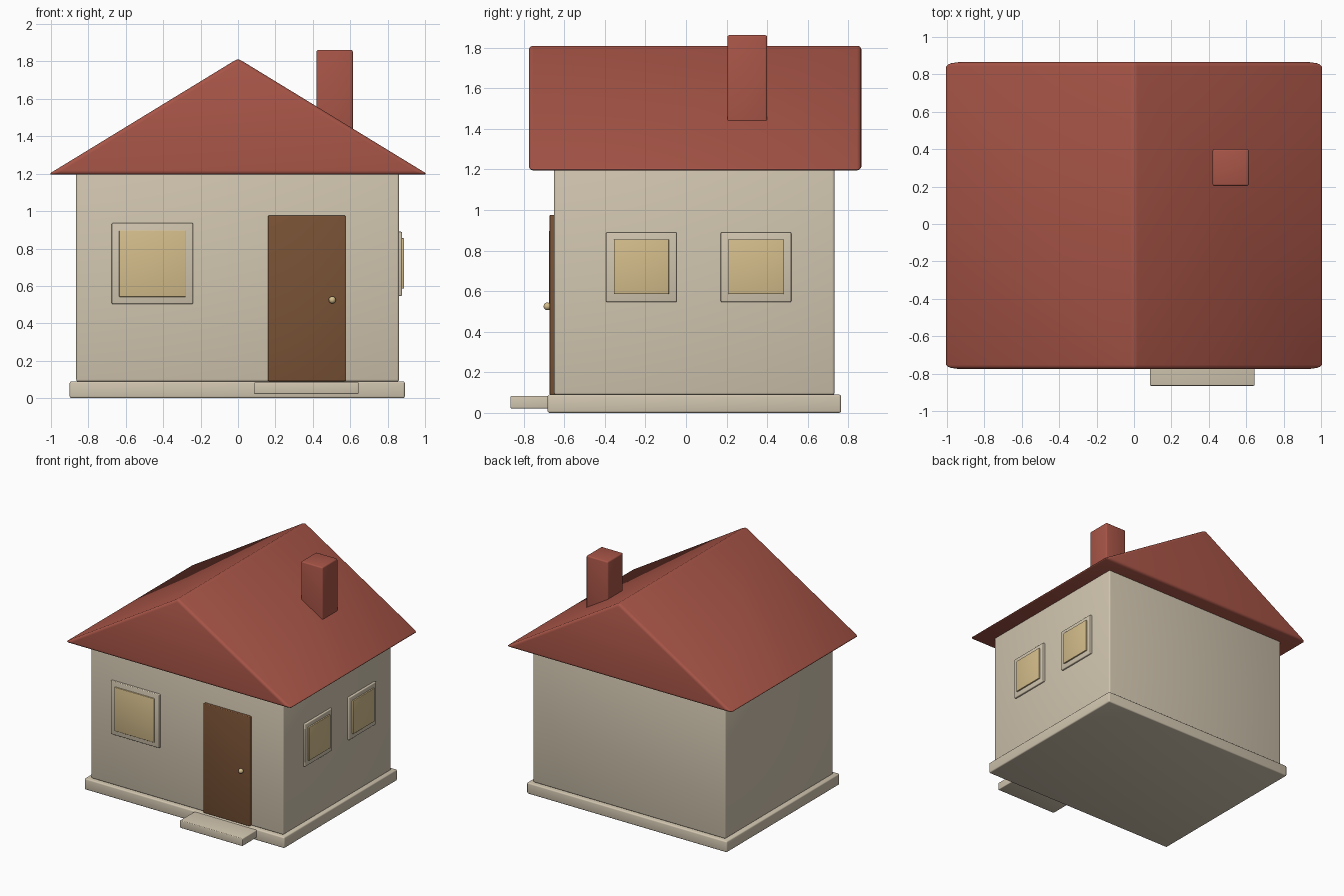
import bpy
import bmesh
from mathutils import Vector

cube = bpy.data.objects.get("Cube")
if cube:
    bpy.data.objects.remove(cube, do_unlink=True)


def material(name, rgb):
    m = bpy.data.materials.new(name)
    m.use_nodes = True
    m.diffuse_color = (*rgb, 1)
    m.node_tree.nodes["Principled BSDF"].inputs["Base Color"].default_value = (*rgb, 1)
    return m


CREAM = material("cream plaster", (0.64, 0.56, 0.43))
RED = material("red tile", (0.39, 0.09, 0.063))
BROWN = material("brown wood", (0.19, 0.084, 0.036))
AMBER = material("warm glass", (0.66, 0.51, 0.26))


def finish(name, bm, mat, bevel=0.0, segments=3):
    """Turn a bmesh into a smooth object with rounded edges."""
    bmesh.ops.recalc_face_normals(bm, faces=bm.faces)
    mesh = bpy.data.meshes.new(name)
    bm.to_mesh(mesh)
    bm.free()
    mesh.materials.append(mat)
    for p in mesh.polygons:
        p.use_smooth = True
    obj = bpy.data.objects.new(name, mesh)
    bpy.context.collection.objects.link(obj)
    if bevel:
        mod = obj.modifiers.new("rounded edges", 'BEVEL')
        mod.width = bevel
        mod.segments = segments
        mod.limit_method = 'ANGLE'
    return obj


def box(name, x, y, z, mat, bevel=0.006):
    """Box from (min, max) ranges on each axis."""
    bm = bmesh.new()
    bmesh.ops.create_cube(bm, size=1)
    for v in bm.verts:
        v.co = Vector([lo + (c + 0.5) * (hi - lo) for c, (lo, hi) in zip(v.co, (x, y, z))])
    return finish(name, bm, mat, bevel)


# Base, doorstep and walls
box("foundation", (-0.9, 0.892), (-0.682, 0.764), (0, 0.09), CREAM, 0.01)
box("doorstep", (0.085, 0.645), (-0.865, -0.6), (0.022, 0.084), CREAM)
box("walls", (-0.865, 0.861), (-0.65, 0.732), (0.088, 1.21), CREAM, 0.012)

# Gable roof: triangle profile extruded from front to back
bm = bmesh.new()
profile = [bm.verts.new((x, -0.775, z)) for x, z in ((-1.0166, 1.195), (1.0166, 1.195), (0, 1.816))]
face = bm.faces.new(profile)
extruded = bmesh.ops.extrude_face_region(bm, geom=[face], use_keep_orig=True)
new_verts = [g for g in extruded["geom"] if isinstance(g, bmesh.types.BMVert)]
bmesh.ops.translate(bm, verts=new_verts, vec=(0, 1.64, 0))
finish("roof", bm, RED, 0.022)

box("chimney", (0.42, 0.614), (0.204, 0.4), (1.3, 1.862), RED, 0.01)

# Door and knob
box("door", (0.16, 0.575), (-0.672, -0.63), (0.09, 0.976), BROWN)
bm = bmesh.new()
bmesh.ops.create_uvsphere(bm, u_segments=20, v_segments=12, radius=0.019)
bmesh.ops.translate(bm, verts=bm.verts, vec=(0.504, -0.683, 0.525))
finish("door_knob", bm, AMBER)

# Front window
box("front_window_frame", (-0.675, -0.24), (-0.667, -0.63), (0.503, 0.936), CREAM)
box("front_window_pane", (-0.635, -0.28), (-0.676, -0.63), (0.541, 0.897), AMBER, 0.004)

# Pair of windows on the left wall
for label, y in (("front", -0.22), ("rear", 0.345)):
    box(f"side_window_frame_{label}", (0.84, 0.877), (y - 0.174, y + 0.174), (0.546, 0.89), CREAM)
    box(f"side_window_pane_{label}", (0.84, 0.888), (y - 0.136, y + 0.136), (0.585, 0.855), AMBER, 0.004)
